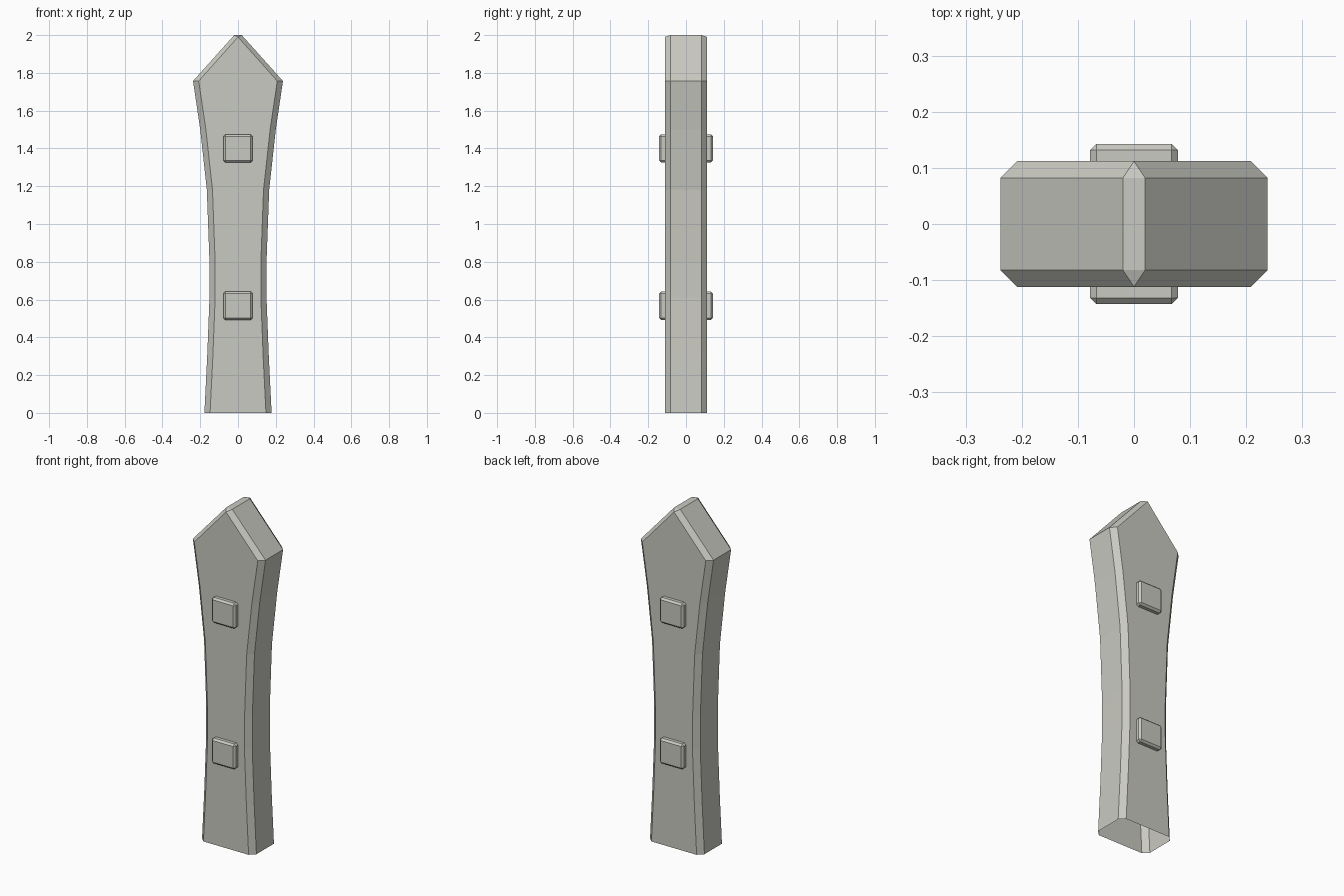
import bpy, bmesh

cube = bpy.data.objects.get("Cube")
if cube:
    bpy.data.objects.remove(cube)

# Single stone-grey material
stone = bpy.data.materials.new("pale_grey")
stone.use_nodes = True
colour = (0.59, 0.59, 0.54, 1)
stone.diffuse_color = colour
stone.node_tree.nodes["Principled BSDF"].inputs["Base Color"].default_value = colour


def add_object(name, bm):
    mesh = bpy.data.meshes.new(name)
    bmesh.ops.recalc_face_normals(bm, faces=bm.faces)
    bm.to_mesh(mesh)
    bm.free()
    mesh.materials.append(stone)
    obj = bpy.data.objects.new(name, mesh)
    bpy.context.collection.objects.link(obj)
    return obj


def outline(half):
    """Mirror a right-hand (x, z) profile into a path running over the peak."""
    return half + [(-x, z) for x, z in reversed(half)]


# Waisted post: chamfered outline extruded front to back, open underneath
flank = [(0.178, 0), (0.163, 0.3), (0.151, 0.61), (0.151, 0.8),
         (0.165, 1.18), (0.2, 1.5), (0.238, 1.757)]
chamfer = 0.03
outer = outline(flank + [(0.02, 2)])
inner = outline([(x - chamfer, z) for x, z in flank] + [(0, 1.99)])

bm = bmesh.new()
rings = []
for path, y in ((inner, -0.112), (outer, -0.082), (outer, 0.082), (inner, 0.112)):
    rings.append([bm.verts.new((x, y, z)) for x, z in path])
for a, b in zip(rings, rings[1:]):
    for i in range(len(a) - 1):
        bm.faces.new((a[i], a[i + 1], b[i + 1], b[i]))
for ring in (rings[0], rings[-1]):
    bm.faces.new(ring)
# Close the chamfer to a point at the peak
bmesh.ops.remove_doubles(bm, verts=bm.verts, dist=0.0001)
add_object("post", bm)

# Square pegs passing through the post
for name, z in (("lower_peg", 0.567), ("upper_peg", 1.4)):
    bm = bmesh.new()
    bmesh.ops.create_cube(bm, size=1)
    bmesh.ops.scale(bm, vec=(0.156, 0.285, 0.15), verts=bm.verts)
    bmesh.ops.bevel(bm, geom=bm.edges[:], offset=0.011, segments=1,
                    affect='EDGES', profile=0.5)
    peg = add_object(name, bm)
    peg.location.z = z
